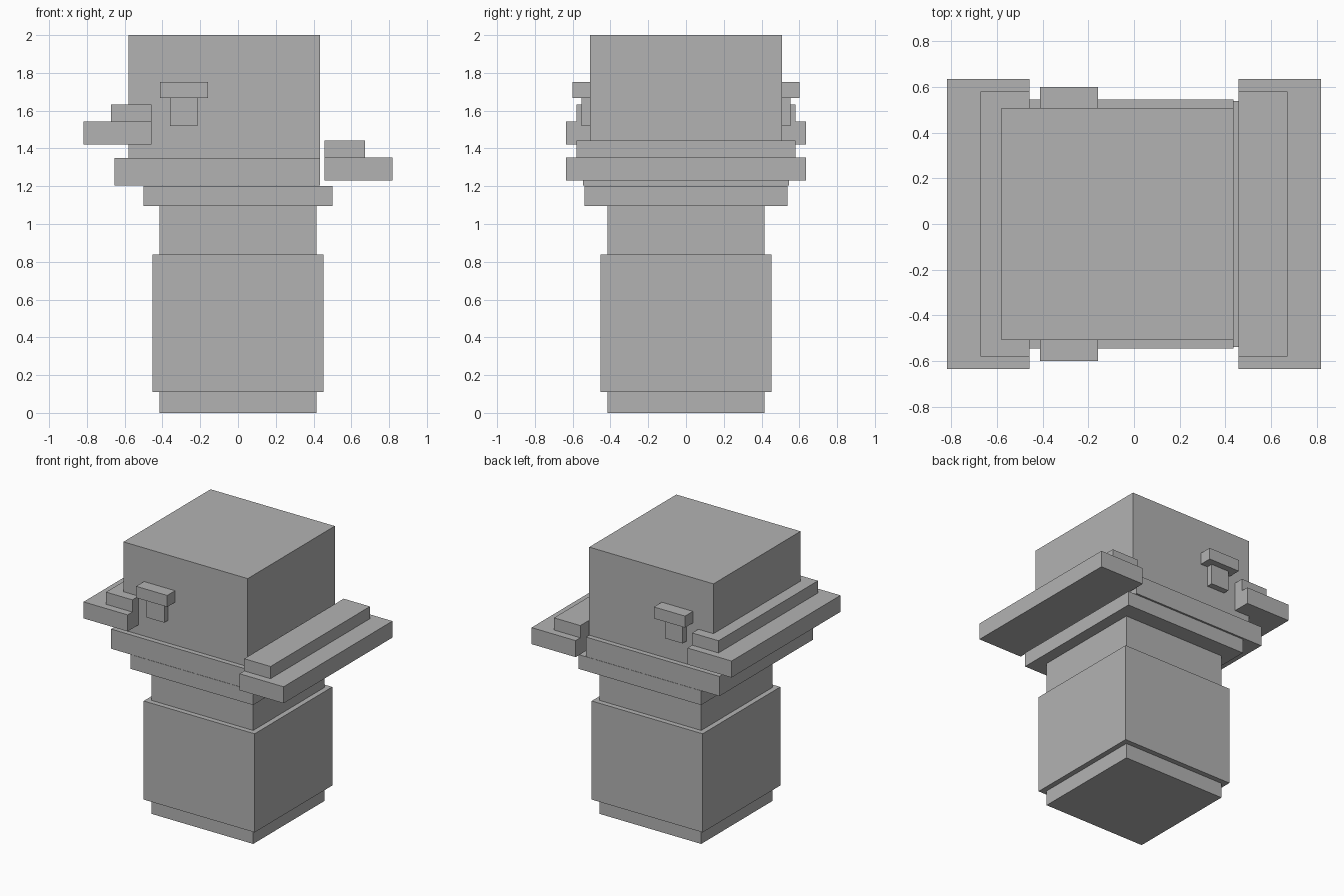
import bpy

if "Cube" in bpy.data.objects:
    bpy.data.objects.remove(bpy.data.objects["Cube"])

grey = bpy.data.materials.new("plain grey")
grey.diffuse_color = (0.45, 0.45, 0.45, 1)
grey.use_nodes = True
grey.node_tree.nodes["Principled BSDF"].inputs["Base Color"].default_value = grey.diffuse_color


def box(name, x, y, z):
    """Box spanning the given (min, max) ranges."""
    bpy.ops.mesh.primitive_cube_add(size=1, location=[sum(r) / 2 for r in (x, y, z)])
    ob = bpy.context.object
    ob.name = name
    ob.scale = [r[1] - r[0] for r in (x, y, z)]
    bpy.ops.object.transform_apply(location=False, rotation=False, scale=True)
    ob.data.materials.append(grey)
    return ob


def sym(r):
    return (-r, r)


# Pedestal: inner core, thicker sleeve and collar
box("core", sym(0.415), sym(0.415), (0, 1.095))
box("sleeve", sym(0.453), sym(0.453), (0.11, 0.838))
box("collar", sym(0.50), sym(0.538), (1.095, 1.20))

# Head block on its wider plate
box("head_plate", (-0.655, 0.435), sym(0.545), (1.205, 1.35))
box("head", (-0.58, 0.435), sym(0.508), (1.205, 2.0))

# Stepped ledges, the left one mounted higher than the right
for side, sx, z in (("left", -1, 1.42), ("right", 1, 1.23)):
    def span(outer):
        return tuple(sorted((sx * 0.457, sx * outer)))
    box(side + "_ledge", span(0.817), sym(0.635), (z, z + 0.122))
    box(side + "_ledge_step", span(0.672), sym(0.58), (z + 0.122, z + 0.212))

# T-shaped eye with brow on the front and back of the head
for side, s in (("front", -1), ("back", 1)):
    def depth(outer):
        return tuple(sorted((s * 0.508, s * outer)))
    box(side + "_brow", (-0.412, -0.158), depth(0.60), (1.667, 1.752))
    box(side + "_eye", (-0.36, -0.215), depth(0.553), (1.518, 1.667))
